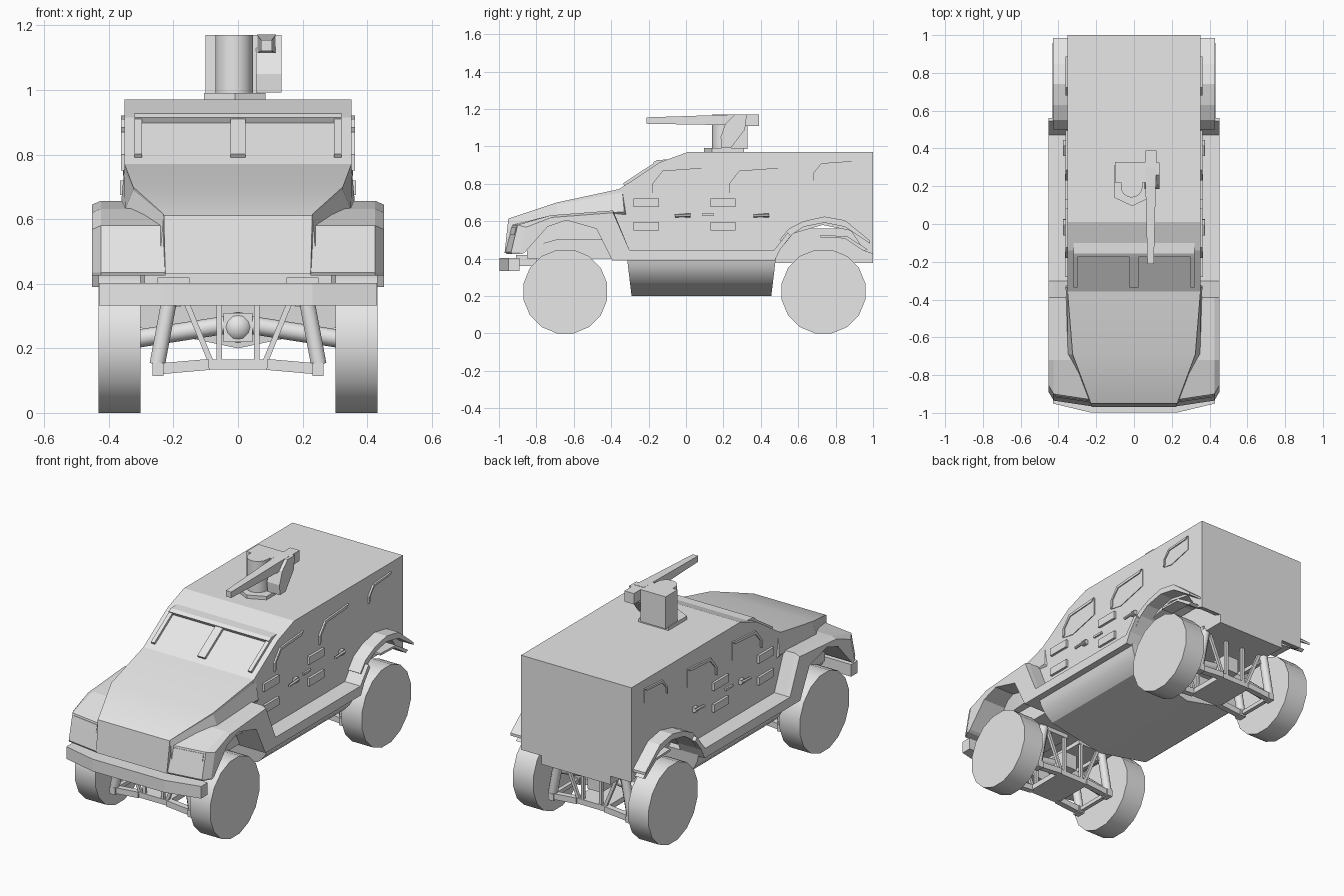
import bpy, bmesh, math
from mathutils import Vector

if "Cube" in bpy.data.objects:
    bpy.data.objects.remove(bpy.data.objects["Cube"], do_unlink=True)

grey = bpy.data.materials.new("light grey")
grey.use_nodes = True
COLOUR = (0.8, 0.8, 0.8, 1)
grey.diffuse_color = COLOUR
grey.node_tree.nodes["Principled BSDF"].inputs["Base Color"].default_value = COLOUR


def finish(name, bm, mirror=False, smooth=0):
    """Make the object; smooth is the sharp-edge angle in degrees, 0 for flat."""
    bmesh.ops.recalc_face_normals(bm, faces=bm.faces)
    mesh = bpy.data.meshes.new(name)
    bm.to_mesh(mesh)
    bm.free()
    mesh.materials.append(grey)
    ob = bpy.data.objects.new(name, mesh)
    bpy.context.collection.objects.link(ob)
    if mirror:
        ob.modifiers.new("mirror", 'MIRROR')
    if smooth:
        bpy.ops.object.select_all(action='DESELECT')
        ob.select_set(True)
        bpy.context.view_layer.objects.active = ob
        bpy.ops.object.shade_smooth_by_angle(angle=math.radians(smooth))
    return ob


def loft(name, rings, **kw):
    """Skin equal-length closed rings and cap both ends."""
    bm = bmesh.new()
    vs = [[bm.verts.new(p) for p in ring] for ring in rings]
    n = len(vs[0])
    for a, b in zip(vs, vs[1:]):
        for i in range(n):
            j = (i + 1) % n
            bm.faces.new((a[i], a[j], b[j], b[i]))
    bm.faces.new(vs[0])
    bm.faces.new(vs[-1])
    return finish(name, bm, **kw)


def side_prism(name, pts, x0, x1, **kw):
    """Extrude a (y, z) profile across x."""
    return loft(name, [[(x, y, z) for y, z in pts] for x in (x0, x1)], **kw)


def box(name, x0, x1, y0, y1, z0, z1, **kw):
    return side_prism(name, [(y0, z0), (y1, z0), (y1, z1), (y0, z1)], x0, x1, **kw)


def rod(name, p, q, r1, r2=None, sides=4, **kw):
    """Straight bar from p to q; four sides give a square section."""
    p, q = Vector(p), Vector(q)
    rot = (q - p).to_track_quat('Z', 'Y')
    rings = []
    for c, r in ((p, r1), (q, r2 or r1)):
        ring = []
        for i in range(sides):
            a = 2 * math.pi * (i + 0.5) / sides
            ring.append(c + rot @ Vector((r * math.cos(a), r * math.sin(a), 0)))
        rings.append(ring)
    return loft(name, rings, **kw)


# Cabin shell with rear wheel arch
W = 0.352
side_prism("cabin", [(1, .97), (.01, .97), (-.14, .915), (-.36, .77), (-.40, .62), (-.32, .42),
                     (.47, .42), (.56, .53), (.73, .58), (.88, .55), (.955, .44), (1, .425)], -W, W)
box("rear_floor", -.22, .22, .46, 1, .376, .56)
box("front_floor", -.29, .29, -.85, -.28, .40, .57)

# Hood and grille, tapering forward
stations = [(-.355, W, .772, .5), (-.69, .325, .70, .5), (-.945, .23, .615, .43)]
rings = [[(-w, y, b), (w, y, b), (w, y, t), (-w, y, t)] for y, w, t, b in stations]
rings.append([(-.225, -.97, .43), (.225, -.97, .43), (.23, -.95, .612), (-.23, -.95, .612)])
loft("hood", rings, smooth=25)

# Windshield surround: brow, side frames and centre bar on the sloped glass
slope = Vector((0, -.22, -.145))
top = Vector((0, -.14, .915))
lift = Vector((0, -.55, .83)) * .014


def glass_strip(name, x0, x1, t0, t1, **kw):
    pts = [top + slope * t0, top + slope * t1, top + slope * t1 + lift, top + slope * t0 + lift]
    return side_prism(name, [(p.y, p.z) for p in pts], x0, x1, **kw)


side_prism("windshield_brow", [(-.09, .93), (-.165, .898), (-.175, .915), (-.155, .927)], -.32, .32)
glass_strip("windshield_side_frame", .298, .32, .0, .86, mirror=True)
glass_strip("windshield_centre_bar", -.024, .024, .05, .86)

# Front fenders: side profile with arch, chamfered at the outer edge
outer = [(-.96, .425), (-.965, .435), (-.93, .58), (-.72, .632), (-.39, .657), (-.30, .44), (-.30, .39)]
arch = [(-.395, .39), (-.48, .56), (-.64, .605), (-.74, .57), (-.86, .435), (-.875, .425)]


def fender_ring(x, back, drop):
    ring = [(x, y + (back if y < -.9 else 0), z - (drop if z > .5 else 0)) for y, z in outer]
    return ring + [(x, y, z) for y, z in arch]


loft("front_fender", [fender_ring(.225, 0, 0), fender_ring(.425, .03, 0), fender_ring(.452, .075, .012)],
     mirror=True)
# Fillet panel between hood side and fender top
loft("fender_shoulder", [[(.23, -.945, .5), (.24, -.945, .5), (.23, -.945, .612)],
                         [(.30, -.69, .6), (.35, -.69, .63), (.325, -.69, .69)],
                         [(.33, -.30, .6), (.362, -.33, .65), (.3525, -.34, .755)]], mirror=True)
loft("headlight_plate", [[(x, y, .53), (x, y + .01, .57), (x, y + .018, .57), (x, y + .008, .53)]
                         for x, y in ((.245, -.942), (.415, -.917))], mirror=True)

# Sill steps along the doors
side_prism("side_step", [(-.32, .39), (-.32, .445), (.47, .445), (.545, .54), (.56, .52), (.505, .45),
                         (.475, .39)], .30, .452, mirror=True)

# V-shaped belly with curved sides above a crisp shoulder
half = [(.415, .40), (.405, .36), (.383, .318), (.352, .284), (.335, .27)]
section = half + [(0, .2)] + [(-x, z) for x, z in reversed(half)]
loft("belly_hull", [[(x, (-.315 if e < 0 else .48) - e * (.4 - z) * .12, z) for x, z in section]
                    for e in (-1, 1)], smooth=20)

# Rear fenders: thin arched strips
side_prism("rear_fender", [(.50, .50), (.55, .56), (.63, .60), (.74, .625), (.85, .605), (.985, .495),
                           (.985, .48), (.85, .57), (.74, .592), (.63, .57), (.57, .53), (.53, .48)],
           .33, .43, mirror=True)
side_prism("rear_fender_lower_lip", [(.72, .525), (.86, .52), (.97, .45), (.95, .44), (.85, .508), (.72, .513)],
           .33, .405, mirror=True)

# Front bumper with swept ends
plan = [(-.43, -.95), (-.23, -.998), (.23, -.998), (.43, -.95), (.43, -.89), (-.43, -.89)]
loft("bumper", [[(x, y, z) for x, y in plan] for z in (.333, .403)])
box("bumper_mount", .15, .25, -.91, -.8, .36, .42, mirror=True)

# Side windows: raised lip on top and front, thin pane inside
window = [(-.18, .75), (-.18, .80), (-.125, .87), (.085, .885), (.085, .78), (-.10, .735)]


def side_window(name, dy, dz, s):
    pts = [(y * s + dy, (z - .8) * s + .8 + dz) for y, z in window]
    cy = sum(p[0] for p in pts) / 6
    cz = sum(p[1] for p in pts) / 6
    inner = [(cy + (y - cy) * .86, cz + (z - cz) * .78) for y, z in pts]
    side_prism(name + "_pane", pts, W - .01, W + .004, mirror=True)
    side_prism(name + "_lip", pts[:4] + inner[:4][::-1], W - .01, W + .01, mirror=True)


side_window("front_window", 0, 0, 1)
side_window("middle_window", .41, 0, 1)
side_window("rear_window", .82, .055, .78)

# Door hinges and handles
for y in (-.28, .13):
    for z in (.55, .675):
        box("door_hinge", W - .01, W + .014, y, y + .135, z, z + .045, mirror=True)
for y in (-.06, .36):
    rod("door_handle", (W + .018, y, .628), (W + .018, y + .085, .632), .008, sides=6, mirror=True)
    box("handle_base", W - .01, W + .018, y + .055, y + .085, .618, .645, mirror=True)
box("door_latch", W - .01, W + .01, .085, .15, .63, .642, mirror=True)

# Running gear, the same at both axles
for end, yc in (("front", -.645), ("rear", .735)):
    rod(end + "_wheel", (.302, yc, .2236), (.432, yc, .2236), .228, sides=16, mirror=True, smooth=32)
    rod(end + "_half_axle", (.31, yc, .23), (.04, yc, .272), .028, sides=10, mirror=True, smooth=40)
    bm = bmesh.new()
    bmesh.ops.create_uvsphere(bm, u_segments=14, v_segments=8, radius=.048)
    bmesh.ops.translate(bm, verts=bm.verts, vec=(0, yc, .265))
    finish(end + "_differential", bm, smooth=32)
    box(end + "_differential_case", -.045, .045, yc - .03, yc + .1, .22, .31)
    box(end + "_skid_plate", -.1, .1, yc - .13, yc + .13, .134, .165)
    box(end + "_upper_rail", .04, .23, yc - .13, yc + .13, .376, .41, mirror=True)
    for y in (yc - .12, yc + .12):
        rod(end + "_lower_arm", (.09, y, .15), (.25, y, .136), .024, mirror=True)
        box(end + "_arm_foot", .23, .265, y - .025, y + .025, .115, .155, mirror=True)
        rod(end + "_strut", (.25, y, .15), (.205, y, .39), .026, sides=8, mirror=True, smooth=50)
        rod(end + "_diagonal", (.085, y, .16), (.18, y, .39), .012, mirror=True)
        rod(end + "_upright", (.058, y, .16), (.058, y, .39), .012, mirror=True)
    for x, z in ((.25, .136), (.19, .34)):
        rod(end + "_side_rail", (x, yc - .12, z), (x, yc + .12, z), .016, mirror=True)

# Roof turret: pointed base plate, rounded mast and rear housing
base = [(-.105, .14), (-.01, .095), (.085, .14), (.085, .31), (-.105, .31)]
loft("turret_base", [[(x, y, z) for x, y in base] for z in (.96, .99)])
nose = [(-.012 + .058 * math.cos(a), .2 + .06 * math.sin(a))
        for a in [math.pi * (1 + i / 8) for i in range(9)]]
loft("turret_mast", [[(x, y, z) for x, y in nose + [(.046, .26), (-.07, .26)]] for z in (.985, 1.17)],
     smooth=32)
box("turret_housing", -.1, .06, .22, .328, .985, 1.17)
side_prism("gun_cradle", [(.19, .992), (.24, .992), (.315, 1.09), (.325, 1.17), (.26, 1.17),
                          (.21, 1.12), (.185, 1.05)], .055, .135)
box("gun_breech", .06, .12, .28, .39, 1.108, 1.17)
rod("gun_barrel", (.088, -.212, 1.138), (.088, .3, 1.142), .024, .042)
